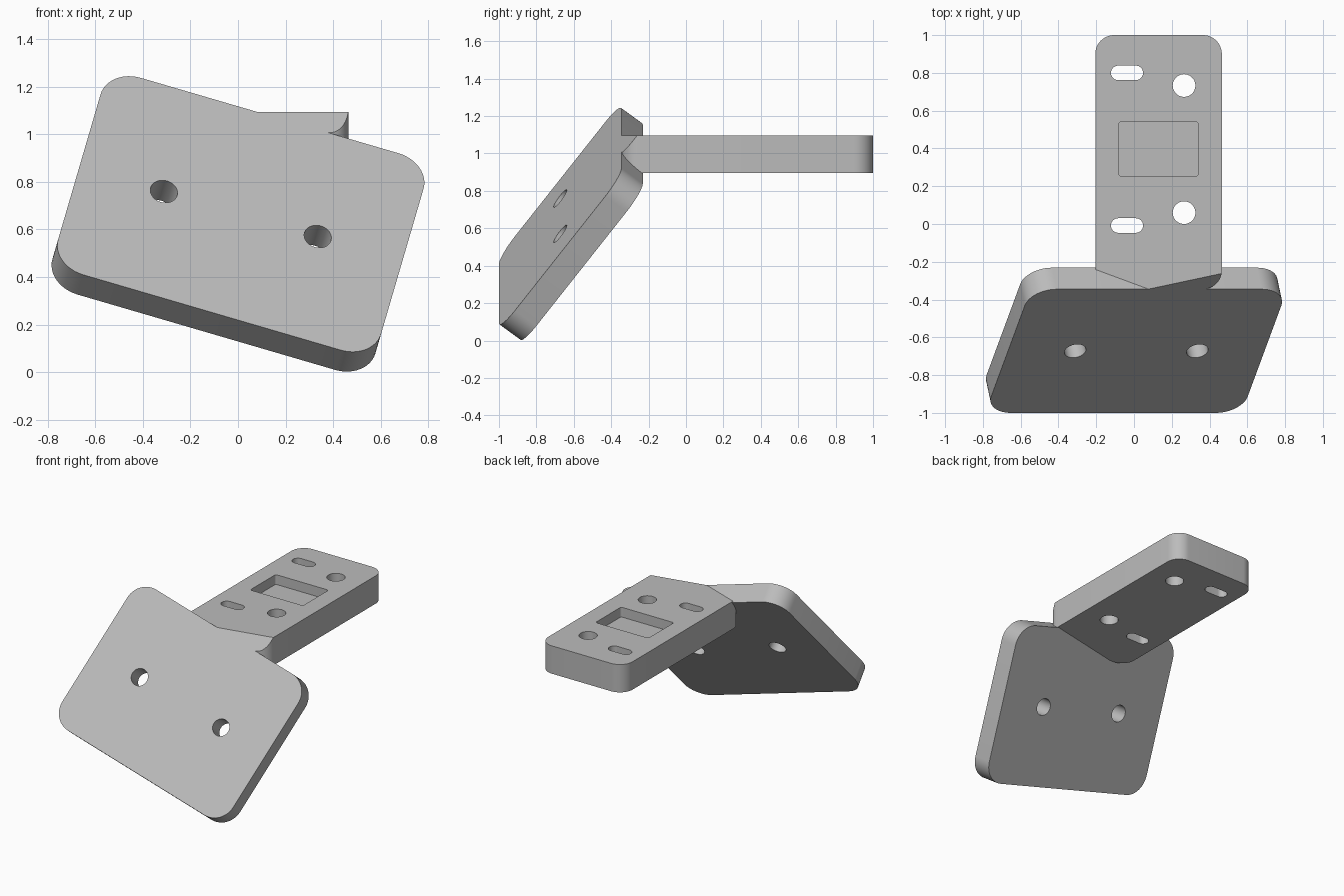
import bpy, bmesh, math
from mathutils import Matrix, Vector

if "Cube" in bpy.data.objects:
    bpy.data.objects.remove(bpy.data.objects["Cube"], do_unlink=True)

grey = bpy.data.materials.new("plain grey")
grey.use_nodes = True
grey.diffuse_color = (0.5, 0.5, 0.5, 1)
grey.node_tree.nodes["Principled BSDF"].inputs["Base Color"].default_value = (0.5, 0.5, 0.5, 1)


def rounded_prism(name, centre, size, radius, bottom, top, steps=12):
    """Rounded rectangle in XY, extruded from bottom to top."""
    bm = bmesh.new()
    points = []
    for corner, (sx, sy) in enumerate([(1, 1), (-1, 1), (-1, -1), (1, -1)]):
        cx = centre[0] + sx * (size[0] / 2 - radius)
        cy = centre[1] + sy * (size[1] / 2 - radius)
        for i in range(steps + 1):
            a = math.pi / 2 * (corner + i / steps)
            points.append((cx + radius * math.cos(a), cy + radius * math.sin(a), bottom))
    face = bm.faces.new([bm.verts.new(p) for p in points])
    bmesh.ops.remove_doubles(bm, verts=bm.verts, dist=1e-5)
    result = bmesh.ops.extrude_face_region(bm, geom=list(bm.faces))
    raised = [g for g in result["geom"] if isinstance(g, bmesh.types.BMVert)]
    bmesh.ops.translate(bm, verts=raised, vec=(0, 0, top - bottom))
    bmesh.ops.recalc_face_normals(bm, faces=bm.faces)
    mesh = bpy.data.meshes.new(name)
    bm.to_mesh(mesh)
    bm.free()
    mesh.materials.append(grey)
    obj = bpy.data.objects.new(name, mesh)
    bpy.context.collection.objects.link(obj)
    return obj


def activate(obj):
    bpy.ops.object.select_all(action="DESELECT")
    obj.select_set(True)
    bpy.context.view_layer.objects.active = obj


def cut(obj, *cutter_args):
    """Subtract a rounded prism and discard the cutter."""
    cutter = rounded_prism("cutter", *cutter_args)
    cutter.hide_render = True
    mod = obj.modifiers.new("cut", "BOOLEAN")
    mod.operation, mod.solver, mod.object = "DIFFERENCE", "EXACT", cutter
    activate(obj)
    bpy.ops.object.modifier_apply(modifier=mod.name)
    bpy.data.objects.remove(cutter, do_unlink=True)


# Tilted frame of the plate: long axis, short axis, outward normal
roll, tilt = math.radians(16.3), math.radians(52.8)
along = Vector((math.cos(roll), 0, -math.sin(roll)))
up = Vector((math.sin(roll) * math.sin(tilt), math.cos(tilt), math.cos(roll) * math.sin(tilt)))
normal = along.cross(up)
origin = Vector((0.012, -0.6725, 0.665))
frame = Matrix((along, up, normal)).transposed().to_4x4()
frame.translation = origin

# Tilted plate with two round holes
thick = 0.143
plate = rounded_prism("tilted_plate", (0, 0), (1.415, 1.083), 0.143, -thick, 0)
for side in (-1, 1):
    cut(plate, (side * 0.337, 0), (0.116, 0.116), 0.058, -0.3, 0.1)
plate.data.transform(frame)

# Horizontal arm with slots, round holes and a shallow pocket
low, high = 0.895, 1.095
arm = rounded_prism("arm", (0.13, 0.3275), (0.67, 1.345), 0.1, low, high)
for y in (0.8, -0.008):
    cut(arm, (-0.037, y), (0.17, 0.077), 0.0384, low - 0.1, high + 0.1)
for y in (0.733, 0.06):
    cut(arm, (0.265, y), (0.12, 0.12), 0.06, low - 0.1, high + 0.1)
cut(arm, (0.13, 0.397), (0.42, 0.29), 0.015, high - 0.07, high + 0.1)

# Trim the arm flush with the front of the plate
bm = bmesh.new()
bm.from_mesh(arm.data)
bmesh.ops.bisect_plane(bm, geom=bm.verts[:] + bm.edges[:] + bm.faces[:],
                       plane_co=origin - normal * 0.0006, plane_no=normal, clear_outer=True)
bmesh.ops.holes_fill(bm, edges=[e for e in bm.edges if e.is_boundary], sides=0)
bmesh.ops.recalc_face_normals(bm, faces=bm.faces)
bm.to_mesh(arm.data)
bm.free()

for obj in (plate, arm):
    activate(obj)
    bpy.ops.object.shade_smooth_by_angle(angle=math.radians(30))
